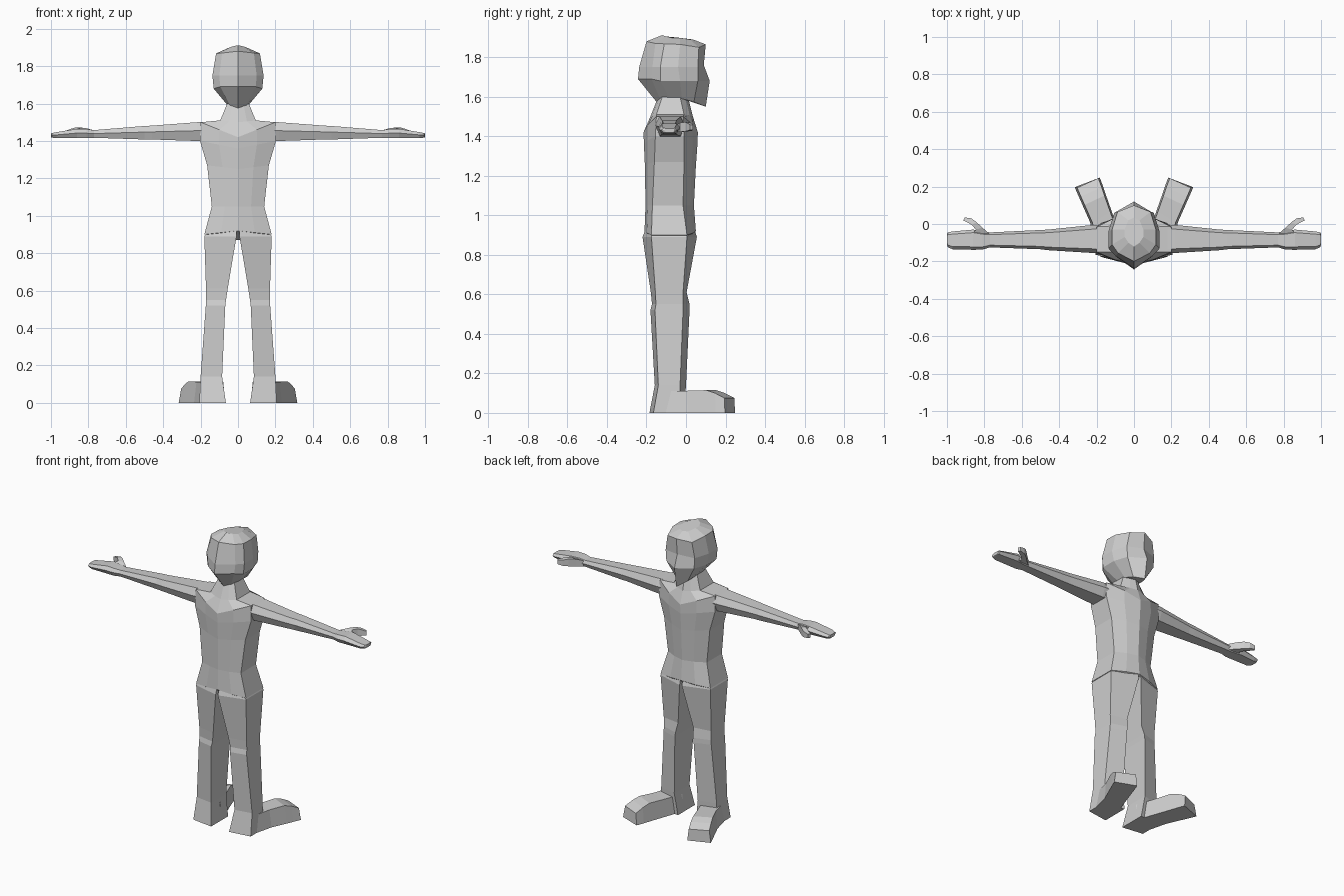
import bpy, bmesh

grey = bpy.data.materials.new("plain_grey")
grey.diffuse_color = (0.62, 0.62, 0.62, 1)


def loft(name, rings, mirrored=False):
    """Skin a row of equal-sized rings, cap both ends, optionally mirror in x."""
    bm = bmesh.new()
    rows = [[bm.verts.new(p) for p in ring] for ring in rings]
    n = len(rows[0])
    for a, b in zip(rows, rows[1:]):
        for i in range(n):
            j = (i + 1) % n
            bm.faces.new((a[i], a[j], b[j], b[i]))
    bm.faces.new(rows[0])
    bm.faces.new(rows[-1])
    bmesh.ops.recalc_face_normals(bm, faces=bm.faces)
    mesh = bpy.data.meshes.new(name)
    bm.to_mesh(mesh)
    bm.free()
    mesh.materials.append(grey)
    obj = bpy.data.objects.new(name, mesh)
    bpy.context.collection.objects.link(obj)
    if mirrored:
        mod = obj.modifiers.new("mirror", 'MIRROR')
        mod.use_mirror_merge = False
    return obj


def whole(half):
    """Complete a half ring that starts and ends on the centre line."""
    return half + [(-x, y, z) for x, y, z in reversed(half[1:-1])]


def body_ring(w, side_z, side_back, side_front, back, front, mid_z):
    """Ten-sided ring with a centre ridge at the back and the front."""
    m, mz = w * 0.5, (side_z + mid_z) / 2
    return whole([
        (0, back, mid_z), (m, back * 0.65 + side_back * 0.35, mz),
        (w, side_back, side_z), (w, side_front, side_z),
        (m, front * 0.65 + side_front * 0.35, mz), (0, front, mid_z)])


# Torso from crotch to neck
loft("torso", [
    body_ring(0.10, 0.87, -0.14, -0.02, -0.15, 0.00, 0.87),
    body_ring(0.18, 0.90, -0.175, 0.005, -0.21, 0.05, 0.92),
    body_ring(0.14, 1.05, -0.17, -0.015, -0.205, 0.04, 1.05),
    body_ring(0.165, 1.27, -0.16, -0.01, -0.208, 0.05, 1.25),
    body_ring(0.203, 1.40, -0.155, -0.01, -0.213, 0.058, 1.36),
    body_ring(0.20, 1.50, -0.15, -0.015, -0.215, 0.06, 1.42),
    body_ring(0.095, 1.51, -0.15, -0.01, -0.18, 0.035, 1.50),
    body_ring(0.058, 1.60, -0.12, -0.03, -0.14, 0.01, 1.60),
])

# Head
loft("head", [
    whole([(0, -0.15, 1.575), (0.04, -0.13, 1.585), (0.055, -0.08, 1.59),
           (0.055, -0.02, 1.59), (0.04, 0.04, 1.575), (0, 0.10, 1.55)]),
    whole([(0, -0.243, 1.69), (0.095, -0.175, 1.69), (0.13, -0.13, 1.68),
           (0.13, -0.03, 1.68), (0.10, 0.06, 1.68), (0, 0.12, 1.68)]),
    whole([(0, -0.237, 1.75), (0.10, -0.17, 1.75), (0.137, -0.13, 1.75),
           (0.137, -0.04, 1.75), (0.105, 0.06, 1.75), (0, 0.09, 1.76)]),
    whole([(0, -0.20, 1.88), (0.085, -0.155, 1.87), (0.117, -0.11, 1.868),
           (0.117, -0.03, 1.865), (0.088, 0.065, 1.85), (0, 0.10, 1.865)]),
    whole([(0, -0.12, 1.912), (0.03, -0.10, 1.905), (0.05, -0.07, 1.898),
           (0.05, -0.03, 1.898), (0.03, 0.02, 1.89), (0, 0.035, 1.89)]),
])


# Legs: four-sided, deeper on the inside than on the outside
def leg_ring(z, x_in, x_out, in_back, in_front, out_back, out_front):
    return [(x_in, in_back, z), (x_out, out_back, z),
            (x_out, out_front, z), (x_in, in_front, z)]


loft("legs", [
    leg_ring(0.00, 0.065, 0.207, -0.185, -0.01, -0.165, -0.03),
    leg_ring(0.14, 0.085, 0.200, -0.158, 0.00, -0.140, -0.03),
    leg_ring(0.52, 0.068, 0.172, -0.180, 0.018, -0.157, -0.015),
    leg_ring(0.55, 0.064, 0.170, -0.172, 0.018, -0.152, -0.015),
    leg_ring(0.61, 0.055, 0.171, -0.178, 0.003, -0.155, -0.015),
    leg_ring(0.89, 0.008, 0.180, -0.220, 0.055, -0.175, 0.005),
    leg_ring(0.94, 0.008, 0.160, -0.200, 0.040, -0.170, -0.005),
], True)


# Feet, turned outwards
def foot_ring(inner, outer, top):
    (xi, yi), (xo, yo) = inner, outer
    return [(xi, yi, 0), (xo, yo, 0),
            (xo - 0.013, yo - 0.003, top), (xi + 0.008, yi - 0.003, top)]


loft("feet", [
    foot_ring((0.07, -0.07), (0.205, -0.11), 0.11),
    foot_ring((0.12, 0.07), (0.235, 0.01), 0.112),
    foot_ring((0.150, 0.155), (0.277, 0.105), 0.115),
    foot_ring((0.165, 0.20), (0.297, 0.15), 0.10),
    foot_ring((0.183, 0.248), (0.317, 0.197), 0.075),
], True)


# Arms and hands: six-sided rings along x
def arm_ring(x, y0, y1, z0, z1):
    c, mid = (y1 - y0) * 0.15, z0 + (z1 - z0) * 0.55
    return [(x, y0 + c, z0), (x, y1 - c, z0), (x, y1, mid),
            (x, y1 - c, z1), (x, y0 + c, z1), (x, y0, mid)]


loft("arms", [
    arm_ring(0.16, -0.155, -0.005, 1.40, 1.503),
    arm_ring(0.22, -0.155, -0.005, 1.40, 1.50),
    arm_ring(0.46, -0.140, -0.030, 1.408, 1.482),
    arm_ring(0.50, -0.135, -0.032, 1.408, 1.480),
    arm_ring(0.77, -0.125, -0.045, 1.417, 1.458),
    arm_ring(0.81, -0.137, -0.040, 1.415, 1.463),
    arm_ring(0.86, -0.138, -0.030, 1.415, 1.465),
    arm_ring(0.97, -0.135, -0.040, 1.415, 1.447),
    arm_ring(0.995, -0.125, -0.045, 1.418, 1.442),
    arm_ring(1.00, -0.110, -0.055, 1.420, 1.440),
], True)


# Thumbs
def thumb_ring(a, b, z0, z1):
    return [(*a, z0), (*b, z0), (*b, z1), (*a, z1)]


loft("thumbs", [
    thumb_ring((0.775, -0.05), (0.86, -0.05), 1.420, 1.458),
    thumb_ring((0.81, -0.02), (0.845, -0.03), 1.422, 1.468),
    thumb_ring((0.842, 0.01), (0.868, -0.005), 1.425, 1.472),
    thumb_ring((0.87, 0.03), (0.89, 0.008), 1.428, 1.466),
    thumb_ring((0.905, 0.035), (0.913, 0.02), 1.432, 1.458),
], True)
